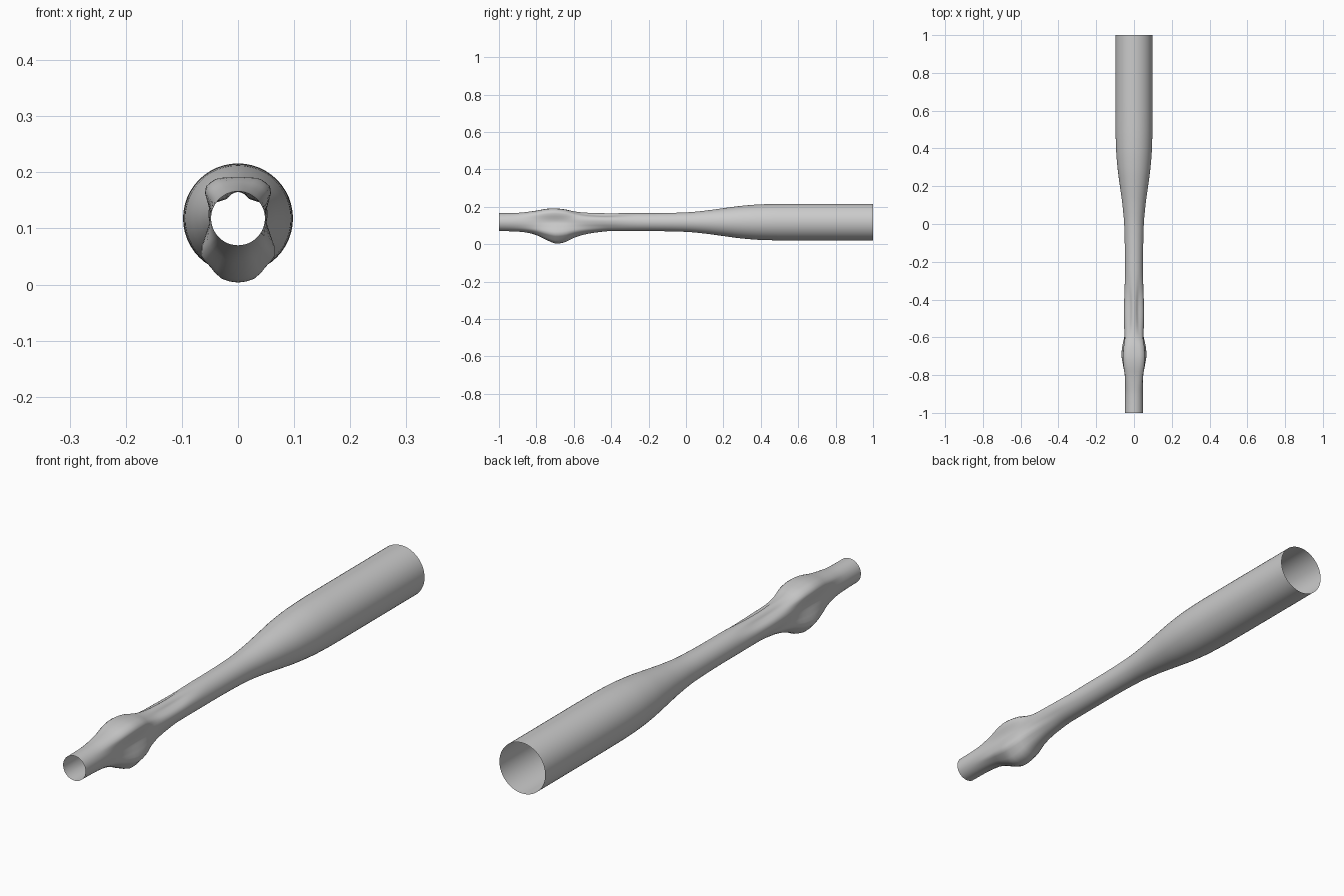
import bpy, bmesh
from math import sin, cos, tau, radians

if "Cube" in bpy.data.objects:
    bpy.data.objects.remove(bpy.data.objects["Cube"])

CZ = 0.118      # height of the tube axis
N = 48          # sides of the tube
R0 = 0.048      # radius of the thin end

# Polar radius of key sections, every 15 degrees from top to bottom (mirrored in x)
KNOB = [.074, .0755, .081, .081, .064, .052, .049, .055, .069, .094, .1, .112, .115]
GROOVE = [.047, .044, .039, .043, .051, .054, .052, .05, .048, .048, .048, .048, .048]

# Lengthwise profiles: (y, value)
BODY = [(-1, R0), (-.2, R0), (-.1, .049), (0, .052), (.1, .061), (.2, .0745), (.3, .0875),
        (.4, .095), (.5, .0975), (.65, .098), (1, .098)]
TOP = [(-1, 0), (-.95, .01), (-.9, .06), (-.85, .25), (-.8, .52), (-.75, .88), (-.71, 1),
       (-.65, .8), (-.6, .38), (-.55, .16), (-.5, .08), (-.4, 0), (1, 0)]
BOTTOM = [(-1, 0), (-.95, .01), (-.9, .04), (-.85, .12), (-.8, .32), (-.75, .68), (-.69, 1),
          (-.65, .9), (-.6, .54), (-.55, .3), (-.5, .15), (-.4, 0), (1, 0)]
GROOVES = [(-1, 0), (-.66, 0), (-.6, .3), (-.53, .85), (-.47, 1), (-.4, .8), (-.33, .3),
           (-.24, 0), (1, 0)]


def curve(points, t):
    """Smooth interpolation through (t, value) points with limited slopes."""
    def slope(i):
        if i == 0 or i == len(points) - 1:
            return 0
        (a, u), (b, v), (c, w) = points[i - 1:i + 2]
        s, q = (v - u) / (b - a), (w - v) / (c - b)
        return 2 * s * q / (s + q) if s * q > 0 else 0
    for i in range(len(points) - 1):
        (a, u), (b, v) = points[i], points[i + 1]
        if t <= b:
            h = b - a
            k = (t - a) / h
            return (u * (1 + 2 * k) * (1 - k) ** 2 + v * k * k * (3 - 2 * k)
                    + h * (slope(i) * k * (1 - k) ** 2 - slope(i + 1) * k * k * (1 - k)))
    return points[-1][1]


def section(table, angle):
    return curve([(15 * i, r) for i, r in enumerate(table)], angle)


# Open tube with a lobed knob near the thin end
bm = bmesh.new()
rings = []
STEPS = 100
for s in range(STEPS + 1):
    y = -1 + 2 * s / STEPS
    ring = []
    for j in range(N):
        a = tau * j / N
        deg = min(360 * j / N, 360 - 360 * j / N)
        mix = (1 + cos(radians(deg))) / 2
        w = curve(TOP, y) * mix + curve(BOTTOM, y) * (1 - mix)
        r = curve(BODY, y) + w * (section(KNOB, deg) - R0)
        r += curve(GROOVES, y) * (section(GROOVE, deg) - R0)
        ring.append(bm.verts.new((r * sin(a), y, CZ + r * cos(a))))
    rings.append(ring)
for p, q in zip(rings, rings[1:]):
    for j in range(N):
        k = (j + 1) % N
        bm.faces.new((p[j], q[j], q[k], p[k]))
mesh = bpy.data.meshes.new("handle_tube")
bm.to_mesh(mesh)
bm.free()
mesh.shade_smooth()
# Outward normals
tube = bpy.data.objects.new("handle_tube", mesh)
bpy.context.collection.objects.link(tube)
f = mesh.polygons[0]
if f.normal.x * f.center.x + f.normal.z * (f.center.z - CZ) < 0:
    mesh.flip_normals()
